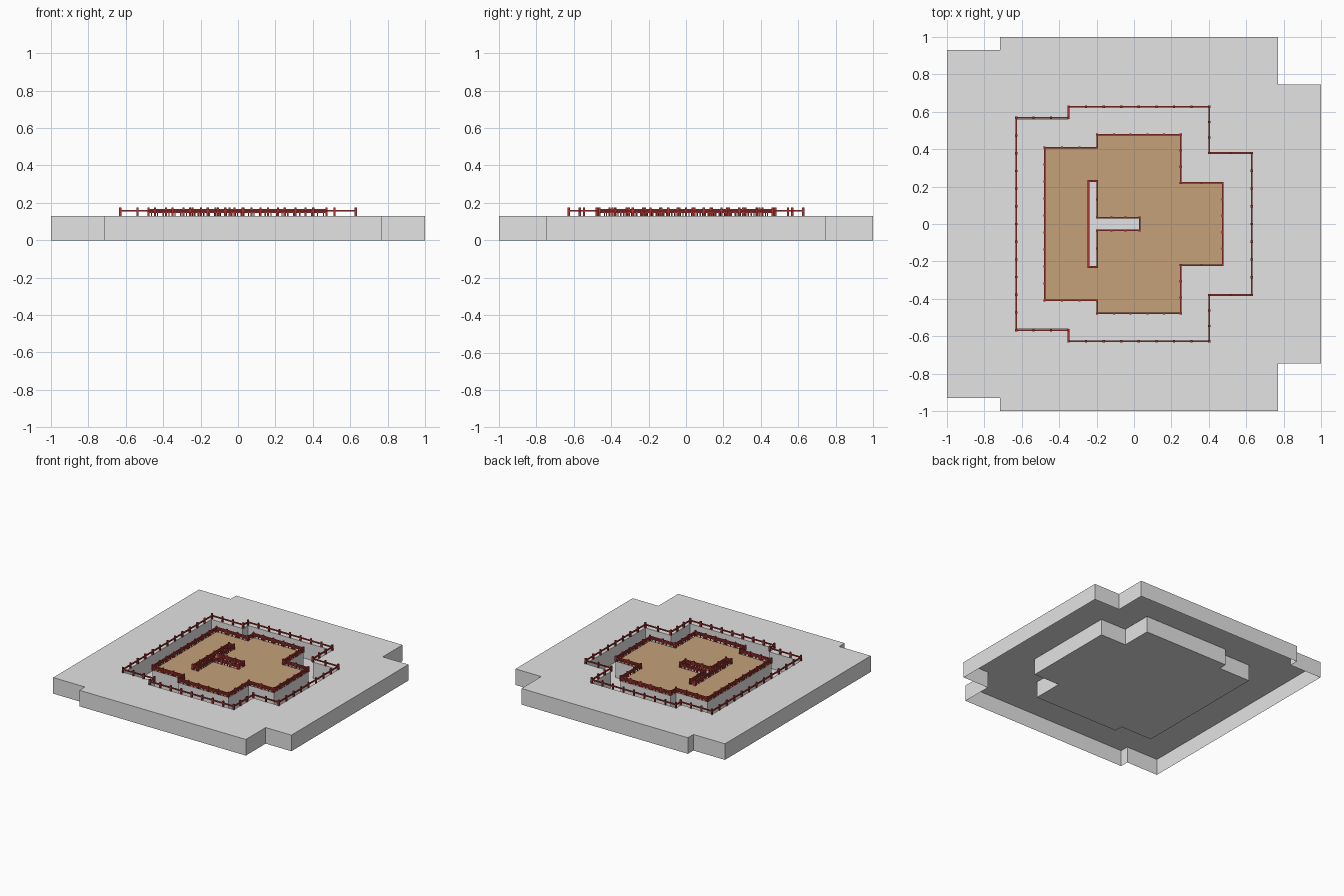
import bpy, bmesh
from mathutils import Vector

if "Cube" in bpy.data.objects:
    bpy.data.objects.remove(bpy.data.objects["Cube"])

H = 0.13  # deck height


def mat(name, col):
    m = bpy.data.materials.new(name)
    m.diffuse_color = (*col, 1)
    m.use_nodes = True
    m.node_tree.nodes["Principled BSDF"].inputs["Base Color"].default_value = m.diffuse_color
    return m


GREY = mat("concrete_grey", (0.77, 0.77, 0.77))
TAN = mat("floor_tan", (0.55, 0.355, 0.19))
RED = mat("railing_red", (0.42, 0.04, 0.035))


def mirrored(half):
    """Close an outline given for y > 0 by mirroring it over the x axis."""
    return half + [(x, -y) for x, y in reversed(half)]


def finish(bm, name, material):
    me = bpy.data.meshes.new(name)
    bm.to_mesh(me)
    bm.free()
    me.materials.append(material)
    ob = bpy.data.objects.new(name, me)
    bpy.context.collection.objects.link(ob)
    return ob


def surface(name, loops, z, material):
    """Flat sheet bounded by the first loop, with the others as holes."""
    bm = bmesh.new()
    edges = []
    for loop in loops:
        vs = [bm.verts.new((x, y, z)) for x, y in loop]
        edges += [bm.edges.new((vs[i - 1], vs[i])) for i in range(len(vs))]
    bmesh.ops.triangle_fill(bm, edges=edges, use_beauty=True, normal=(0, 0, 1))
    for f in bm.faces:
        f.normal_update()
        if f.normal.z < 0:
            f.normal_flip()
    return finish(bm, name, material)


def walls(name, loop, material, outward):
    """Vertical walls along a clockwise outline, from ground to deck."""
    bm = bmesh.new()
    lo = [bm.verts.new((x, y, 0)) for x, y in loop]
    hi = [bm.verts.new((x, y, H)) for x, y in loop]
    for i in range(len(loop)):
        f = bm.faces.new((lo[i], lo[i - 1], hi[i - 1], hi[i]))
        if not outward:
            f.normal_flip()
    return finish(bm, name, material)


def box(bm, c, size):
    g = bmesh.ops.create_cube(bm, size=1)
    for v in g["verts"]:
        v.co = Vector(c) + Vector((v.co.x * size[0], v.co.y * size[1], v.co.z * size[2]))


def railing(name, loop, rail_heights, rail_t, post_step, post_t, baluster_step=None):
    """Posts, horizontal bars and optional balusters along an outline."""
    bm = bmesh.new()
    for i in range(len(loop)):
        a, b = Vector(loop[i - 1]), Vector(loop[i])
        d, mid = b - a, (a + b) / 2
        for z in rail_heights:
            box(bm, (mid.x, mid.y, z), (abs(d.x) + rail_t, abs(d.y) + rail_t, rail_t))
        n = max(1, round(d.length / post_step))
        for k in range(n):
            p = a + d * k / n
            box(bm, (p.x, p.y, H + 0.0225), (post_t, post_t, 0.045))
        if baluster_step:
            n = max(1, round(d.length / baluster_step))
            for k in range(n):
                p = a + d * (k + 0.5) / n
                box(bm, (p.x, p.y, H + 0.018), (0.006, 0.006, 0.036))
    return finish(bm, name, RED)


# Stepped outlines
slab = mirrored([(-1, 0.93), (-0.717, 0.93), (-0.717, 1), (0.77, 1), (0.77, 0.747), (1, 0.747)])
pit = mirrored([(-0.63, 0.56), (-0.35, 0.56), (-0.35, 0.627), (0.402, 0.627), (0.402, 0.38), (0.63, 0.38)])
fence = mirrored([(-0.63, 0.568), (-0.35, 0.568), (-0.35, 0.627), (0.402, 0.627), (0.402, 0.38), (0.63, 0.38)])
island = mirrored([(-0.478, 0.408), (-0.197, 0.408), (-0.197, 0.478), (0.25, 0.478), (0.25, 0.22), (0.474, 0.22)])
well = mirrored([(-0.243, 0.23), (-0.197, 0.23), (-0.197, 0.034), (0.03, 0.034)])

# Hollow outer deck around a sunken trench
surface("outer_deck", [slab, pit], H, GREY)
walls("outer_deck_sides", slab, GREY, True)
walls("trench_walls", pit, GREY, False)
surface("trench_floor", [pit], 0, GREY)

# Central platform with a T-shaped light well
surface("platform_floor", [island, well], H, TAN)
walls("platform_walls", island, GREY, True)
walls("light_well_walls", well, GREY, False)

# Railings
railing("outer_fence", fence, [0.157], 0.009, 0.094, 0.012)
railing("platform_railing", island, [0.149, 0.163], 0.009, 0.09, 0.011, 0.03)
railing("light_well_railing", well, [0.149, 0.163], 0.009, 0.09, 0.011, 0.03)
